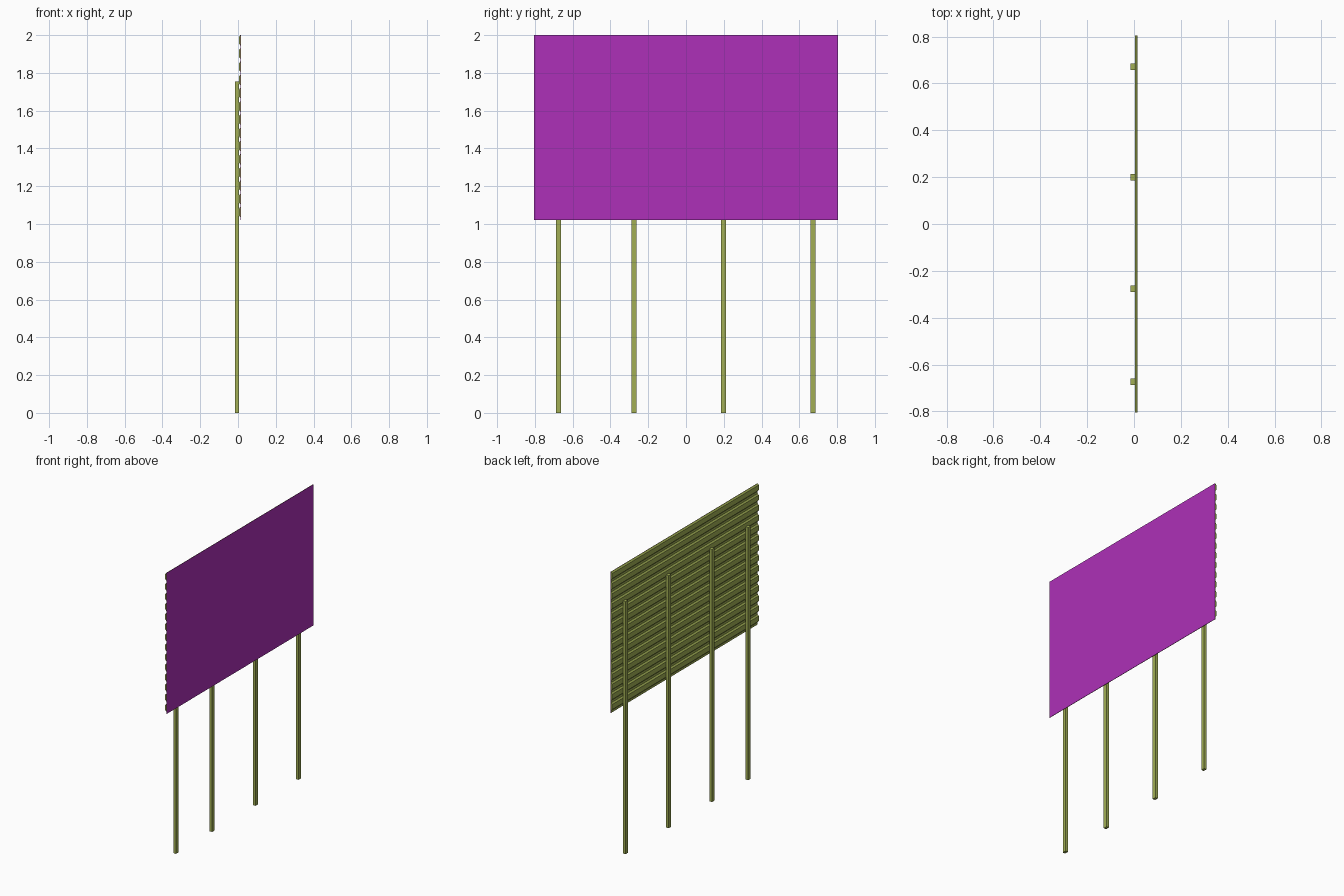
import bpy, bmesh

if "Cube" in bpy.data.objects:
    bpy.data.objects.remove(bpy.data.objects["Cube"])

def material(name, rgb):
    m = bpy.data.materials.new(name)
    m.diffuse_color = (*rgb, 1)
    m.use_nodes = True
    m.node_tree.nodes["Principled BSDF"].inputs["Base Color"].default_value = m.diffuse_color
    return m

METAL = material("olive_metal", (0.36, 0.43, 0.09))
FACE = material("purple_face", (0.42, 0.03, 0.48))
HALF_W, BOTTOM, TOP = 0.805, 1.02, 2.0
X_RIDGE, X_VALLEY, X_FRONT = 0.004, 0.0125, 0.0155

def make(name, bm, mat):
    bmesh.ops.recalc_face_normals(bm, faces=bm.faces)
    me = bpy.data.meshes.new(name)
    bm.to_mesh(me)
    bm.free()
    me.materials.append(mat)
    ob = bpy.data.objects.new(name, me)
    bpy.context.collection.objects.link(ob)

def box(name, lo, hi, mat):
    bm = bmesh.new()
    bmesh.ops.create_cube(bm, size=1)
    for v in bm.verts:
        v.co = [(a + b) / 2 + c * (b - a) for a, b, c in zip(lo, hi, v.co)]
    make(name, bm, mat)

# Flat sign face
box("sign_face", (X_FRONT - 0.001, -HALF_W, BOTTOM), (X_FRONT, HALF_W, TOP), FACE)

# Corrugated backing: trapezoid profile extruded along y
RIBS = 14
pitch = (TOP - BOTTOM) / RIBS
back = []
for i in range(RIBS):
    z = BOTTOM + i * pitch
    back += [(X_VALLEY, z), (X_VALLEY, z + 0.22 * pitch),
             (X_RIDGE, z + 0.36 * pitch), (X_RIDGE, z + 0.86 * pitch)]
back.append((X_VALLEY, TOP))
profile = back + [(X_FRONT - 0.001, TOP), (X_FRONT - 0.001, BOTTOM)]
bm = bmesh.new()
face = bm.faces.new([bm.verts.new((x, -HALF_W, z)) for x, z in profile])
ext = bmesh.ops.extrude_face_region(bm, geom=[face])
verts = [g for g in ext["geom"] if isinstance(g, bmesh.types.BMVert)]
bmesh.ops.translate(bm, verts=verts, vec=(0, 2 * HALF_W, 0))
make("corrugated_backing", bm, METAL)

# Support posts
for i, y in enumerate((-0.674, -0.276, 0.199, 0.672)):
    box(f"post_{i + 1}", (-0.0155, y - 0.0135, 0), (X_RIDGE, y + 0.0135, 1.755), METAL)
